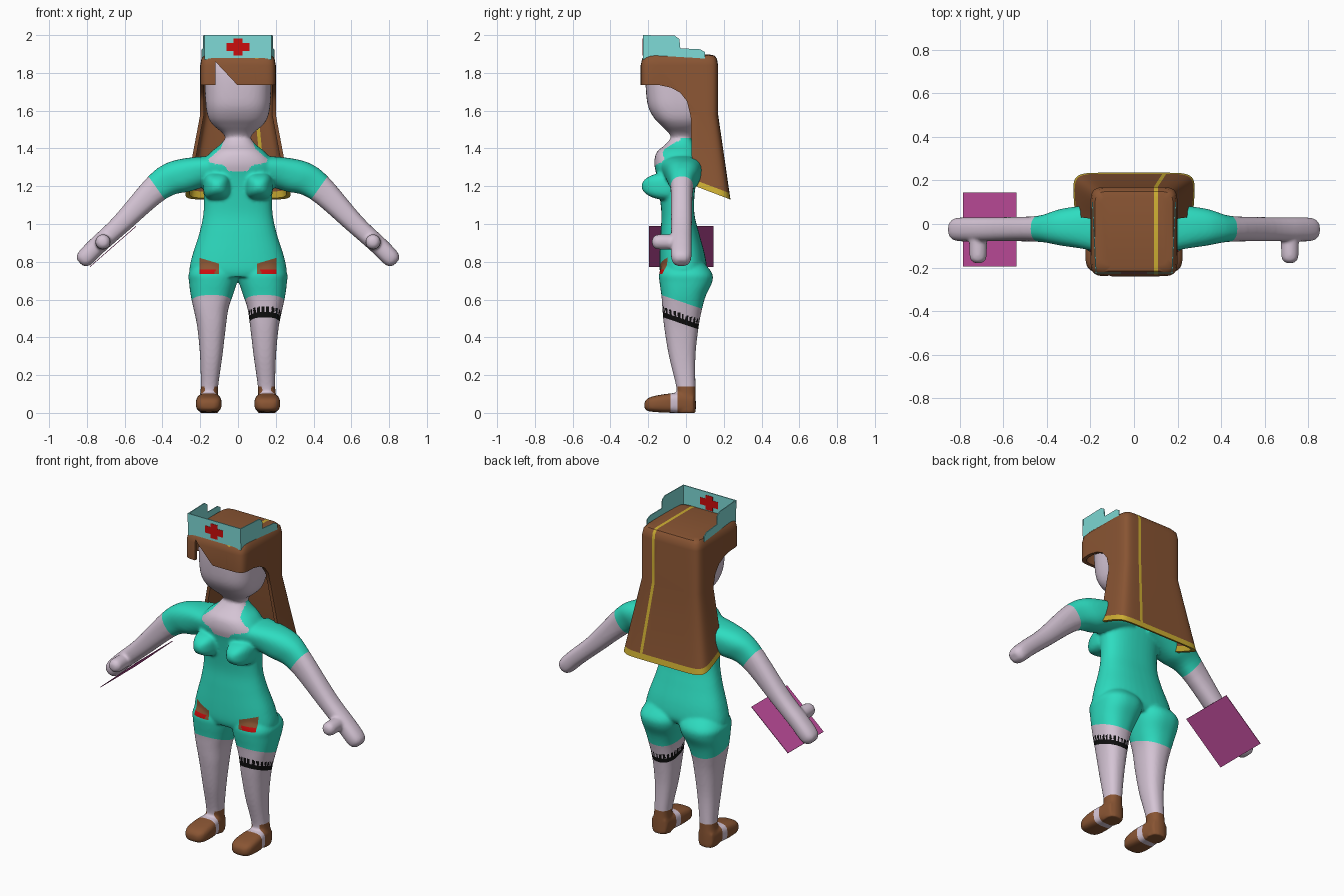
import bpy, bmesh, math
from mathutils import Vector

default_cube = bpy.data.objects.get("Cube")
if default_cube:
    bpy.data.objects.remove(default_cube, do_unlink=True)


def material(name, r, g, b):
    mat = bpy.data.materials.new(name)
    mat.use_nodes = True
    mat.diffuse_color = (r, g, b, 1)
    mat.node_tree.nodes["Principled BSDF"].inputs["Base Color"].default_value = (r, g, b, 1)
    return mat


skin = material("pale skin", .66, .55, .66)
teal = material("teal cloth", .027, .72, .53)
brown = material("brown", .25, .09, .033)
mint = material("mint cap", .21, .70, .67)
red = material("red", .6, .004, .004)
yellow = material("yellow trim", .62, .43, .033)
pink = material("pink pad", .57, .08, .36)
black = material("black lace", .005, .005, .005)

X, Y, Z = Vector((1, 0, 0)), Vector((0, 1, 0)), Vector((0, 0, 1))


def smooth_rows(rows, steps=5):
    """Catmull-Rom interpolation of a list of section tuples."""
    out = []
    for i in range(len(rows) - 1):
        a, b, c, d = (rows[max(0, min(len(rows) - 1, i + k))] for k in (-1, 0, 1, 2))
        for s in range(steps):
            t = s / steps
            out.append(tuple(q + .5 * t * (r - p + t * (2 * p - 5 * q + 4 * r - w + t * (3 * (q - r) + w - p)))
                             for p, q, r, w in zip(a, b, c, d)))
    return out + [rows[-1]]


def loft(bm, rows, u, v, power=2.4, n=40):
    """Skin superellipse sections (x, y, z, radius_u, radius_v)."""
    rings = []
    for x, y, z, ru, rv in rows:
        ring = []
        for i in range(n):
            a = math.tau * (i + .5) / n
            c, s = math.cos(a), math.sin(a)
            cu = math.copysign(abs(c) ** (2 / power), c) * ru
            sv = math.copysign(abs(s) ** (2 / power), s) * rv
            ring.append(bm.verts.new(Vector((x, y, z)) + u * cu + v * sv))
        rings.append(ring)
    for a, b in zip(rings, rings[1:]):
        for i in range(n):
            j = (i + 1) % n
            bm.faces.new((a[i], a[j], b[j], b[i]))
    bm.faces.new(rings[0])
    bm.faces.new(rings[-1])


def column(rows, side=1):
    """Turn (z, centre_x, radius_x, front_y, back_y) into loft sections."""
    return [(side * cx, (f + b) / 2, z, rx, (b - f) / 2) for z, cx, rx, f, b in rows]


def plate(bm, points, depth):
    """Prism from a polygon and a depth vector."""
    low = [bm.verts.new(p) for p in points]
    high = [bm.verts.new(Vector(p) + depth) for p in points]
    bm.faces.new(low)
    bm.faces.new(high)
    for i in range(len(low)):
        j = (i + 1) % len(low)
        bm.faces.new((low[i], low[j], high[j], high[i]))


def finish(bm, name, *mats):
    bmesh.ops.recalc_face_normals(bm, faces=bm.faces[:])
    mesh = bpy.data.meshes.new(name)
    bm.to_mesh(mesh)
    bm.free()
    for m in mats:
        mesh.materials.append(m)
    obj = bpy.data.objects.new(name, mesh)
    bpy.context.collection.objects.link(obj)
    return obj


def bake(obj, mats):
    """Apply all modifiers and reset the material slots."""
    bpy.context.view_layer.update()
    mesh = bpy.data.meshes.new_from_object(obj.evaluated_get(bpy.context.evaluated_depsgraph_get()))
    obj.modifiers.clear()
    obj.data = mesh
    mesh.materials.clear()
    for m in mats:
        mesh.materials.append(m)


def paint(obj, planes, rule):
    """Cut clean colour borders, then choose a material per face."""
    bm = bmesh.new()
    bm.from_mesh(obj.data)
    for co, no in planes:
        bmesh.ops.bisect_plane(bm, geom=bm.verts[:] + bm.edges[:] + bm.faces[:], dist=1e-5,
                               plane_co=co, plane_no=no)
    for f in bm.faces:
        f.material_index = rule(*f.calc_center_median())
        f.smooth = True
    bm.to_mesh(obj.data)
    bm.free()


def soften(obj, angle=35):
    bpy.ops.object.select_all(action='DESELECT')
    obj.select_set(True)
    bpy.context.view_layer.objects.active = obj
    bpy.ops.object.shade_smooth_by_angle(angle=math.radians(angle))


# Body: torso, head, arms, legs and feet fused into one skin
bm = bmesh.new()
torso = [(.72, 0, .24, -.13, .09), (.76, 0, .257, -.14, .11), (.84, 0, .24, -.14, .1), (.95, 0, .205, -.135, .07),
         (1.05, 0, .184, -.13, .045), (1.15, 0, .181, -.14, .045), (1.25, 0, .195, -.155, .06),
         (1.32, 0, .19, -.168, .08), (1.38, 0, .145, -.155, .07), (1.42, 0, .095, -.11, .05),
         (1.46, 0, .065, -.078, .03), (1.5, 0, .06, -.07, .03)]
loft(bm, smooth_rows(column(torso)), X, Y)
head = [(1.44, 0, .058, -.07, .03), (1.48, 0, .08, -.09, .05), (1.52, 0, .128, -.13, .08),
        (1.56, 0, .156, -.168, .1), (1.62, 0, .17, -.2, .12), (1.7, 0, .175, -.212, .13),
        (1.8, 0, .175, -.215, .13), (1.86, 0, .165, -.205, .12)]
loft(bm, smooth_rows(column(head)), X, Y, 2.8)
arm = [(.1, -.02, 1.295, .09, .12), (.22, -.015, 1.275, .1, .1), (.32, -.015, 1.245, .1, .085),
       (.43, -.022, 1.19, .075, .06), (.62, -.024, 1, .053, .055), (.74, -.025, .89, .049, .055),
       (.8, -.025, .83, .048, .054), (.825, -.025, .805, .04, .045), (.838, -.025, .795, .02, .025)]
leg = [(.8, .11, .11, -.12, .09), (.74, .128, .132, -.142, .138), (.69, .132, .127, -.14, .138),
       (.62, .139, .111, -.13, .105), (.55, .143, .092, -.125, .085), (.45, .14, .075, -.115, .066),
       (.3, .142, .059, -.09, .05), (.14, .151, .046, -.052, .05), (.07, .155, .05, -.05, .052),
       (0, .155, .052, -.05, .052)]
foot = [(.155, .04, .05, .05, .05), (.155, -.04, .053, .058, .053), (.155, -.1, .051, .067, .05),
        (.155, -.17, .047, .067, .042), (.155, -.205, .043, .054, .032), (.155, -.22, .04, .03, .016)]
thumb = [(.715, -.04, .905, .04, .04), (.715, -.14, .905, .04, .04), (.715, -.168, .905, .032, .032),
         (.715, -.18, .905, .014, .014)]
for side in (1, -1):
    def flip(rows):
        return [(side * r[0], *r[1:]) for r in rows]
    loft(bm, smooth_rows(flip(arm)), Vector((.7 * side, 0, .714)), Y)
    loft(bm, smooth_rows(column(leg, side)), X, Y)
    loft(bm, smooth_rows(flip(foot)), X, Z, 3.2)
    loft(bm, smooth_rows(flip(thumb)), X, Z, 2)
    bust = [(side * .11, -.09 - .145 * math.sin(a), 1.2, .072 * math.cos(a) + .002, .072 * math.cos(a) + .002)
            for a in (k * math.pi / 20 for k in range(11))]
    loft(bm, bust, X, Z, 3)
body = finish(bm, "body")
remesh = body.modifiers.new("fuse", 'REMESH')
remesh.mode = 'VOXEL'
remesh.voxel_size = .008
relax = body.modifiers.new("relax", 'SMOOTH')
relax.iterations = 6
bake(body, (skin, teal, brown, red, black))

neckline = [(1.28, .05), (1.31, .07), (1.325, .15), (1.345, .155), (1.4, .09), (1.46, .07)]


def neck_width(z):
    for (z0, w0), (z1, w1) in zip(neckline, neckline[1:]):
        if z0 <= z <= z1:
            return w0 + (w1 - w0) * (z - z0) / (z1 - z0)
    return 0


def body_colour(x, y, z):
    ax, hem = abs(x), z - .58 + .34 * y
    if ax < .3 and (z < .14 and y > -.045 or z < .2 and y < -.082):
        return 2                                    # shoes
    if ax > .3 and (ax - .43) * .816 - (z - 1.19) * .578 > 0:
        return 0                                    # bare forearms
    if hem < 0:                                     # legs with one lace band
        teeth = math.sin(26 * math.atan2(y + .02, x - .14)) > -.2
        return 4 if x > 0 and (-.115 < hem < -.088 or teeth and -.09 < hem < -.06) else 0
    if z > 1.455 or y < -.03 and ax < neck_width(z):
        return 0                                    # head and neckline
    if y < 0 and .1 < ax < .205 and .735 < z < .76 + .3 * ax:
        return 3 if z < .76 and ax > .12 else 2     # pocket patches
    return 1


hem_normal = Vector((0, .34, 1))
borders = [((0, 0, h), hem_normal) for h in (.58, .465, .492)]
borders += [((0, 0, h), Z) for h in (.14, .735, .76, 1.455)] + [((0, y, 0), Y) for y in (-.045, -.082)]
for side in (1, -1):
    borders += [((side * .43, 0, 1.19), Vector((side * .816, 0, -.578)))]
    borders += [((side * w, 0, 0), X) for w in (.1, .205)]
    borders += [((0, 0, .76), Vector((-side * .3, 0, 1)))]
paint(body, borders, body_colour)

# Hair: a flared hollow shell, cut open for the face and shoulders
hair_rows = [(1.05, 0, .3, -.24, .247), (1.58, 0, .2, -.24, .17), (1.84, 0, .2, -.24, .17),
             (1.875, 0, .194, -.232, .164), (1.892, 0, .18, -.216, .15), (1.897, 0, .155, -.19, .125)]
bm = bmesh.new()
loft(bm, column(hair_rows), X, Y, 9, 56)
hair = finish(bm, "hair", brown)
hollow, opening, notch = bmesh.new(), bmesh.new(), bmesh.new()
loft(hollow, column([(1.04, 0, .282, -.221, .229), (1.58, 0, .18, -.221, .15), (1.87, 0, .18, -.221, .15)]),
     X, Y, 9, 56)
face_line = [(-.4, 1.735), (-.14, 1.735), (-.08, 1.722), (-.03, 1.695), (.005, 1.65), (.025, 1.57), (.03, 1.36),
             (.05, 1.2), (.3, 1.105), (.3, 1), (-.4, 1)]
plate(opening, [(-.5, y, z) for y, z in face_line], X)
plate(notch, [(-.12, -.3, 1.86), (.03, -.3, 1.7), (-.12, -.3, 1.7)], Y * .15)
cutters = [finish(b, "hair_cutter") for b in (hollow, opening, notch)]
for cutter in cutters:
    cut = hair.modifiers.new("cut", 'BOOLEAN')
    cut.operation, cut.solver, cut.object = 'DIFFERENCE', 'EXACT', cutter
bake(hair, (brown, yellow))
for cutter in cutters:
    bpy.data.objects.remove(cutter, do_unlink=True)


def hair_colour(x, y, z):
    stripe = abs(x - .1 - .0945 * max(0, 1.58 - z)) < .009 and not (y < -.19 and z < 1.865)
    trim = z < 1.232 - .378 * (y - .05)
    return int(stripe or trim)


stripes = [((x, 0, 1.58), n) for x in (.091, .109) for n in (X, Vector((1, 0, .0945)))]
paint(hair, stripes + [((0, .05, 1.232), Vector((0, .378, 1)))], hair_colour)
soften(hair)

# Cap: a front panel and two stepped side panels
bm = bmesh.new()
plate(bm, [(-.175, -.228, 1.87), (.175, -.228, 1.87), (.178, -.228, 2), (-.178, -.228, 2)], Y * .006)
side_line = [(-.225, 1.87), (-.225, 2), (-.06, 1.997), (-.035, 1.98), (-.03, 1.93), (.075, 1.925), (.1, 1.91),
             (.1, 1.875)]
for side in (1, -1):
    plate(bm, [(side * (.188 + .05 * y), y, z) for y, z in side_line], X * side * -.005)
finish(bm, "cap", mint)

# Red cross showing on both faces of the front panel
bm = bmesh.new()
for w, h in ((.06, .021), (.024, .044)):
    plate(bm, [(sx * w, -.2295, 1.937 + sz * h) for sx, sz in ((-1, -1), (1, -1), (1, 1), (-1, 1))], Y * .009)
finish(bm, "cap_cross", red)

# Flat pad held under the right forearm
bm = bmesh.new()
plate(bm, [(-.785, -.195, .775), (-.54, -.195, .99), (-.54, .145, .99), (-.785, .145, .775)],
      Vector((.002, 0, -.003)))
finish(bm, "hand_pad", pink)
